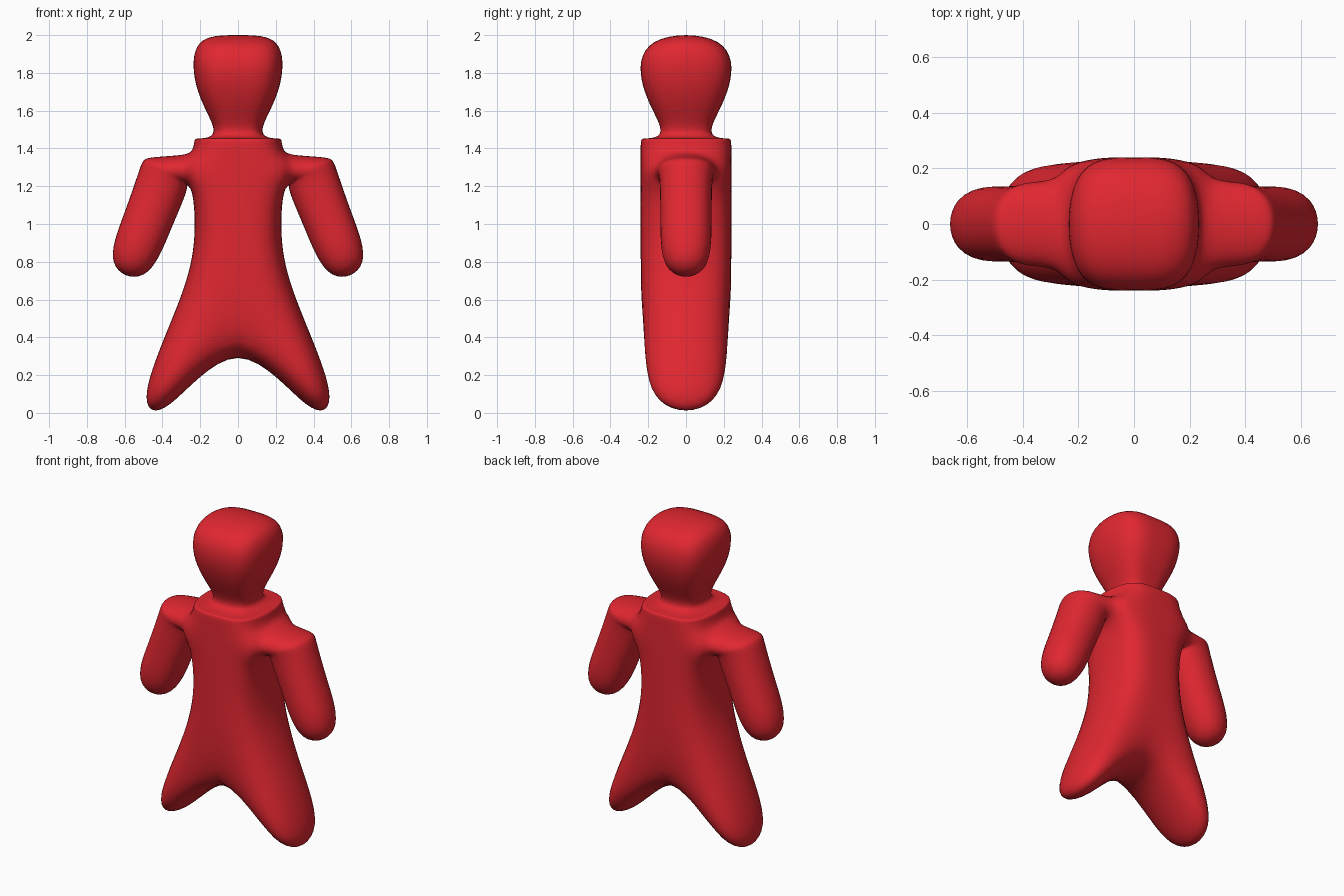
import bpy, bmesh

if "Cube" in bpy.data.objects:
    bpy.data.objects.remove(bpy.data.objects["Cube"])

# Half cage seen from the front: each point is (x, z, half depth)
pts, quads = [], []

def strip(rings, start=None):
    """Chain of quads between point pairs; returns index pairs."""
    pairs = [start] if start else []
    for a, b in rings:
        pts.extend([a, b])
        pairs.append((len(pts) - 2, len(pts) - 1))
    for (a, b), (c, d) in zip(pairs, pairs[1:]):
        quads.append((a, b, d, c))
    return pairs

# Head, neck and torso rows from top to bottom: half width, height, half depth
rows = [(.253, 2.012, .25), (.253, 1.72, .25), (.115, 1.505, .115),
        (.15, 1.455, .15), (.225, 1.453, .225), (.243, 1.45, .24),
        (.243, 1.39, .24), (.24, 1.16, .24), (.23, .80, .24)]
body = strip([((0, z, d), (w, z, d)) for w, z, d in rows])

# Hip and leg
strip([((0, .44, .237), (.40, .42, .237)),
       ((.41, -.07, .225), (.54, .03, .225))], body[-1])

# Shoulder and arm, growing from the torso side
strip([((.29, 1.37, .17), (.255, 1.185, .17)),
       ((.505, 1.36, .165), (.262, 1.205, .165)),
       ((.52, 1.335, .15), (.255, 1.17, .15)),
       ((.604, 1.076, .147), (.344, .971, .147)),
       ((.733, .755, .147), (.473, .651, .147))], (body[6][1], body[7][1]))

# Front and back sheets joined by a wall round the outline
bm = bmesh.new()
front = [bm.verts.new((x, -d, z)) for x, z, d in pts]
back = [bm.verts.new((x, d, z)) for x, z, d in pts]
count = {}
for q in quads:
    bm.faces.new([front[i] for i in q])
    bm.faces.new([back[i] for i in reversed(q)])
    for i, j in zip(q, q[1:] + q[:1]):
        count.setdefault(frozenset((i, j)), []).append((i, j))
for uses in count.values():
    i, j = uses[0]
    if len(uses) == 1 and (pts[i][0] > 0 or pts[j][0] > 0):
        bm.faces.new((front[j], front[i], back[i], back[j]))
bmesh.ops.recalc_face_normals(bm, faces=bm.faces)
mesh = bpy.data.meshes.new("figure_body")
bm.to_mesh(mesh)
bm.free()
mesh.shade_smooth()

obj = bpy.data.objects.new("figure_body", mesh)
bpy.context.collection.objects.link(obj)
mirror = obj.modifiers.new("mirror", 'MIRROR')
mirror.use_clip = True
sub = obj.modifiers.new("rounding", 'SUBSURF')
sub.levels = sub.render_levels = 3

# Red plastic
red = bpy.data.materials.new("red")
red.diffuse_color = (.75, .02, .03, 1)
red.use_nodes = True
red.node_tree.nodes["Principled BSDF"].inputs["Base Color"].default_value = red.diffuse_color
mesh.materials.append(red)
